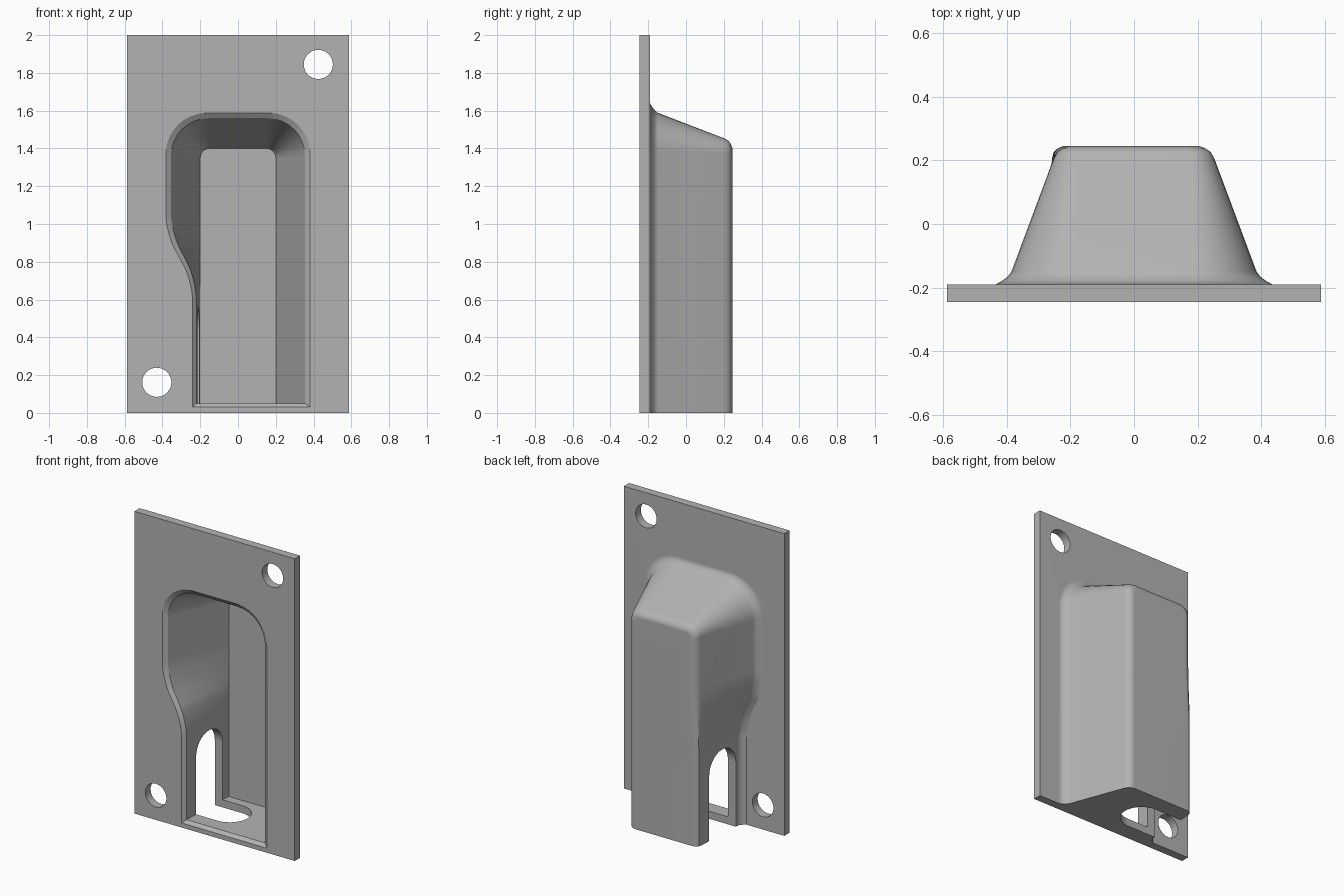
import bpy, bmesh, math
from mathutils import Vector

if "Cube" in bpy.data.objects:
    bpy.data.objects.remove(bpy.data.objects["Cube"], do_unlink=True)

grey = bpy.data.materials.new("plain grey")
grey.use_nodes = True
grey.diffuse_color = (0.45, 0.45, 0.45, 1)
grey.node_tree.nodes["Principled BSDF"].inputs["Base Color"].default_value = grey.diffuse_color

FRONT, INNER_FRONT, INNER_BACK, BACK = -0.245, -0.225, 0.19, 0.245
PLATE_BACK = -0.19
WALL = 0.058


def finish(name, bm):
    bmesh.ops.recalc_face_normals(bm, faces=bm.faces)
    mesh = bpy.data.meshes.new(name)
    bm.to_mesh(mesh)
    bm.free()
    mesh.materials.append(grey)
    obj = bpy.data.objects.new(name, mesh)
    bpy.context.collection.objects.link(obj)
    return obj


def loft(name, rings):
    """Skin closed rings of equal length and cap both ends."""
    bm = bmesh.new()
    rows = [[bm.verts.new(p) for p in ring] for ring in rings]
    n = len(rows[0])
    for a, b in zip(rows, rows[1:]):
        for i in range(n):
            j = (i + 1) % n
            bm.faces.new((a[i], a[j], b[j], b[i]))
    bm.faces.new(rows[0])
    bm.faces.new(rows[-1])
    return finish(name, bm)


def round_corners(corners, steps=8):
    """Outline in x, z with each (x, z, setback) corner rounded."""
    points = []
    for i, (x, z, setback) in enumerate(corners):
        c = Vector((x, z))
        if not setback:
            points.append(c)
            continue
        before = Vector(corners[i - 1][:2])
        after = Vector(corners[(i + 1) % len(corners)][:2])
        a = c + (before - c).normalized() * setback
        b = c + (after - c).normalized() * setback
        h1, h2 = a.lerp(c, 0.552), b.lerp(c, 0.552)
        for k in range(steps + 1):
            t = k / steps
            s = 1 - t
            points.append(a * s**3 + h1 * 3 * s * s * t + h2 * 3 * s * t * t + b * t**3)
    return points


def pocket_ring(y, grow, floor):
    """Tapering pocket outline at depth y, grown outwards."""
    t = (y - INNER_FRONT) / (INNER_BACK - INNER_FRONT)

    def mix(a, b):
        return a + (b - a) * t

    wide = mix(0.355, 0.2) + grow
    narrow = mix(0.22, 0.2) + grow
    top = mix(1.56, 1.4) + grow
    r = max(mix(0.2, 0.05) + grow * 0.5, 0.03)
    drop = grow * 0.24
    corners = [(-narrow, floor, 0), (wide, floor, 0), (wide, top, r), (-wide, top, r),
               (-wide, 0.96 - drop, 0.1), (-narrow, 0.7 - drop, 0.1)]
    return [(p.x, y, p.y) for p in round_corners(corners)]


def box(name, lo, hi):
    return loft(name, [[(lo[0], y, lo[2]), (hi[0], y, lo[2]), (hi[0], y, hi[2]), (lo[0], y, hi[2])]
                       for y in (lo[1], hi[1])])


def combine(target, other, operation):
    """Apply a boolean and discard the helper."""
    bpy.context.view_layer.objects.active = target
    mod = target.modifiers.new("combine", 'BOOLEAN')
    mod.operation, mod.solver, mod.object = operation, 'EXACT', other
    bpy.ops.object.modifier_apply(modifier=mod.name)
    bpy.data.objects.remove(other, do_unlink=True)


# Flat mounting plate
body = box("recessed_plate", (-0.587, FRONT, 0), (0.587, PLATE_BACK, 2))

# Tapered housing with a flared root and rounded back edge
shell = [(-0.22, 0.035), (PLATE_BACK, 0.035), (-0.178, 0.018), (-0.165, 0.006), (-0.15, 0),
         (0, 0), (0.205, 0), (0.226, -0.004), (0.238, -0.017), (BACK, -0.035)]
housing = loft("housing", [pocket_ring(y, WALL + g, 0) for y, g in shell])
combine(body, housing, 'UNION')

# Pocket with a chamfered mouth
mouth = [(-0.27, 0.02), (FRONT, 0.02), (INNER_FRONT, 0), (-0.02, 0), (INNER_BACK, 0)]
pocket = loft("pocket", [pocket_ring(y, g, 0.05 - g) for y, g in mouth])
combine(body, pocket, 'DIFFERENCE')

# Two screw holes
for x, z in ((0.425, 1.845), (-0.43, 0.162)):
    circle = [(math.cos(a), math.sin(a)) for a in (math.tau * i / 48 for i in range(48))]
    hole = loft("screw_hole", [[(x + 0.077 * c, y, z + 0.077 * s) for c, s in circle]
                               for y in (-0.3, -0.1)])
    combine(body, hole, 'DIFFERENCE')

# Round-ended slot through the side wall and the floor
R = 0.13
arc = [(R * math.cos(a), R * math.sin(a)) for a in (math.pi * i / 24 for i in range(25))]
arch = [(R, -0.1)] + [(c, 0.43 + s) for c, s in arc] + [(-R, -0.1)]
combine(body, loft("side_arch", [[(x, y, z) for y, z in arch] for x in (-0.55, -0.1)]), 'DIFFERENCE')
slot = [(-0.55, R)] + [(-0.06 + s, c) for c, s in arc] + [(-0.55, -R)]
combine(body, loft("floor_slot", [[(x, y, z) for x, y in slot] for z in (-0.12, 0.1)]), 'DIFFERENCE')

# Smooth the curves, keep flats and edges crisp
bpy.ops.object.select_all(action='DESELECT')
body.select_set(True)
bpy.context.view_layer.objects.active = body
bpy.ops.object.shade_smooth_by_angle(angle=math.radians(30))
weighted = body.modifiers.new("even shading", 'WEIGHTED_NORMAL')
weighted.keep_sharp = True
